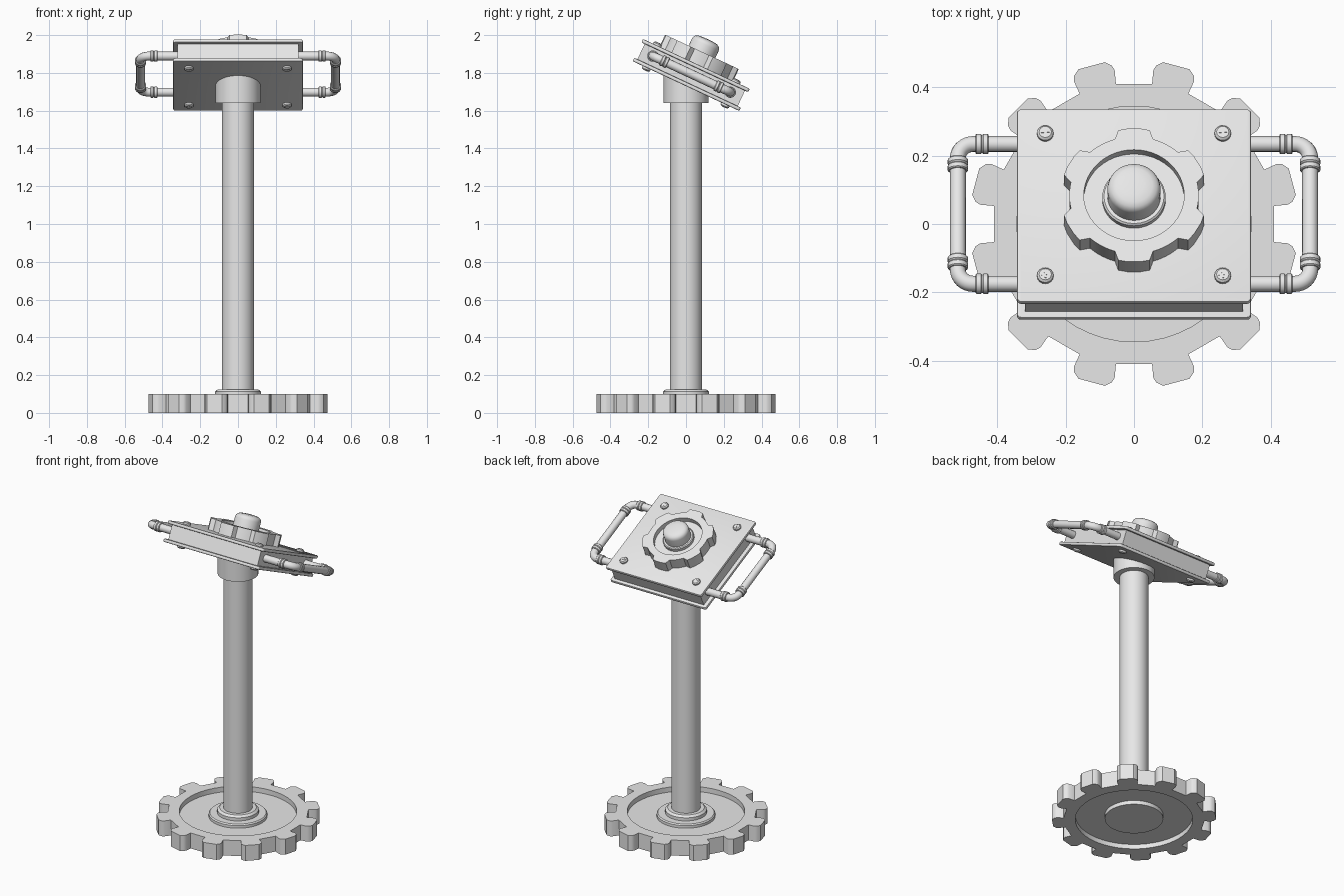
import bpy, bmesh, math
from mathutils import Matrix, Vector

if "Cube" in bpy.data.objects:
    bpy.data.objects.remove(bpy.data.objects["Cube"])

metal = bpy.data.materials.new("light_grey_metal")
metal.diffuse_color = (0.8, 0.8, 0.8, 1)
metal.use_nodes = True
metal.node_tree.nodes["Principled BSDF"].inputs["Base Color"].default_value = metal.diffuse_color

# tilted frame of the control head: origin at the centre of its underside
HEAD = Matrix.Translation((0, 0, 1.73)) @ Matrix.Rotation(math.radians(-25), 4, 'X')


def finish(obj, smooth=True):
    obj.data.materials.clear()
    obj.data.materials.append(metal)
    bpy.ops.object.select_all(action='DESELECT')
    obj.select_set(True)
    bpy.context.view_layer.objects.active = obj
    if smooth:
        bpy.ops.object.shade_smooth_by_angle(angle=math.radians(32))
    return obj


def make(name, bm, matrix=Matrix(), smooth=True):
    bmesh.ops.recalc_face_normals(bm, faces=bm.faces[:])
    bm.transform(matrix)
    mesh = bpy.data.meshes.new(name)
    bm.to_mesh(mesh)
    bm.free()
    obj = bpy.data.objects.new(name, mesh)
    bpy.context.collection.objects.link(obj)
    return finish(obj, smooth)


def lathe(name, profile, matrix=Matrix(), n=32):
    """Spin (radius, height) points around z; ends at radius 0 close the solid."""
    bm = bmesh.new()
    vs = [bm.verts.new((r, 0, z)) for r, z in profile]
    es = [bm.edges.new(p) for p in zip(vs, vs[1:])]
    bmesh.ops.spin(bm, geom=vs + es, cent=(0, 0, 0), axis=(0, 0, 1),
                   angle=math.tau, steps=n, use_merge=True)
    bmesh.ops.remove_doubles(bm, verts=bm.verts[:], dist=1e-5)
    return make(name, bm, matrix)


def block(name, size, centre, bevel, matrix=HEAD):
    bm = bmesh.new()
    bmesh.ops.create_cube(bm, size=1)
    bm.transform(Matrix.Translation(centre) @ Matrix.Diagonal((*size, 1)))
    if bevel:
        upright = [e for e in bm.edges if abs(e.verts[0].co.z - e.verts[1].co.z) > 1e-4]
        bmesh.ops.bevel(bm, geom=upright, offset=bevel * 2, segments=3,
                        profile=0.5, affect='EDGES')
        rims = [e for f in bm.faces if abs(f.normal.z) > 0.9 for e in f.edges]
        bmesh.ops.bevel(bm, geom=list(set(rims)), offset=bevel, segments=2,
                        profile=0.5, affect='EDGES')
    return make(name, bm, matrix)


def gear_ring(name, teeth, phase, tooth, gullet, hole, z0, z1, matrix=Matrix()):
    """Toothed ring; tooth = (distance out, sideways) points, gullet = arc steps."""
    bm = bmesh.new()
    step = math.tau / teeth
    pts = []
    for i in range(teeth):
        a = phase + i * step
        u, v = Vector((math.cos(a), math.sin(a), 0)), Vector((-math.sin(a), math.cos(a), 0))
        pts += [u * d + v * s for d, s in tooth]
        root = math.hypot(*tooth[-1])
        half = math.atan2(tooth[-1][1], tooth[-1][0])
        for k in range(1, gullet):
            b = a + half + (step - 2 * half) * k / gullet
            pts.append(Vector((math.cos(b), math.sin(b), 0)) * root)
    inner = [Vector((math.cos(math.tau * k / 48), math.sin(math.tau * k / 48), 0)) * hole
             for k in range(48)]
    edges = []
    for loop in (pts, inner):
        vs = [bm.verts.new(p + Vector((0, 0, z0))) for p in loop]
        edges += [bm.edges.new((vs[k - 1], vs[k])) for k in range(len(vs))]
    bmesh.ops.triangle_fill(bm, edges=edges, use_beauty=True, normal=(0, 0, 1))
    res = bmesh.ops.extrude_face_region(bm, geom=bm.faces[:])
    top = [g for g in res['geom'] if isinstance(g, bmesh.types.BMVert)]
    bmesh.ops.translate(bm, verts=top, vec=(0, 0, z1 - z0))
    return make(name, bm, matrix)


def mirrored(half):
    return half + [(d, -s) for d, s in reversed(half)]


# base gear with a sunken web and a raised hub on both faces
gear_ring("base_gear", 12, math.radians(15),
          mirrored([(0.41, -0.055), (0.45, -0.062), (0.465, -0.057), (0.48, -0.04)]),
          1, 0.345, 0, 0.1)
lathe("base_web", [(0, 0.03), (0.355, 0.03), (0.355, 0.068), (0, 0.068)], n=48)
lathe("base_hub", [(0, 0.005), (0.172, 0.005), (0.172, 0.085), (0.165, 0.092), (0, 0.092)], n=48)

# post with its foot collar and the sleeve carrying the head
lathe("foot_collar", [(0, 0.09), (0.122, 0.09), (0.122, 0.112), (0.108, 0.124), (0, 0.124)])
lathe("post", [(0, 0.1), (0.085, 0.1), (0.085, 1.75), (0, 1.75)])
lathe("head_sleeve", [(0, 1.64), (0.12, 1.64), (0.12, 1.785), (0, 1.785)])

# head: two cover plates around a slightly smaller core
block("bottom_plate", (0.686, 0.624, 0.02), (0, 0, 0.01), 0.006)
block("head_core", (0.638, 0.586, 0.1), (0, 0, 0.065), 0)
block("top_plate", (0.686, 0.624, 0.02), (0, 0, 0.12), 0.006)

# dial gear and push button
gear_ring("dial_gear", 6, math.radians(30),
          mirrored([(0.181, -0.056), (0.21, -0.046), (0.215, -0.02)]),
          6, 0.147, 0.128, 0.2, HEAD)
lathe("dial_floor", [(0, 0.125), (0.155, 0.125), (0.155, 0.17), (0, 0.17)], HEAD, 48)
lathe("button_collar", [(0, 0.15), (0.093, 0.15), (0.093, 0.187), (0.088, 0.192), (0, 0.192)], HEAD)
lathe("button", [(0, 0.16), (0.078, 0.16), (0.078, 0.243), (0.075, 0.255), (0.067, 0.264),
                 (0.054, 0.27), (0.03, 0.273), (0, 0.274)], HEAD)

# cross-headed screws on both plates
for side, base, flip in (("top", 0.13, 0), ("bottom", 0, math.pi)):
    for x in (-0.26, 0.26):
        for y in (-0.23, 0.23):
            m = HEAD @ Matrix.Translation((x, y, base)) @ Matrix.Rotation(flip, 4, 'X')
            lathe(side + "_screw", [(0, -0.005), (0.024, -0.005), (0.024, 0.009),
                                    (0.018, 0.015), (0, 0.016)], m, 16)
            for turn in (0, math.pi / 2):
                block(side + "_screw_cross", (0.024, 0.005, 0.003), (0, 0, 0.0155), 0,
                      m @ Matrix.Rotation(turn + 0.1, 4, 'Z'))

# pipe handles with banded couplings
BEND, OUT, SPAN, MID = 0.045, 0.516, 0.226, 0.07
COUPLING = [(0, -0.019), (0.027, -0.019), (0.03, -0.016), (0.03, -0.004), (0.026, 0),
            (0.03, 0.004), (0.03, 0.016), (0.027, 0.019), (0, 0.019)]
for s, side in ((-1, "left"), (1, "right")):
    path = [(0.3, -SPAN)]
    for cy, start in ((-SPAN + BEND, -90), (SPAN - BEND, 0)):
        for k in range(9):
            a = math.radians(start + 90 * k / 8)
            path.append((OUT - BEND + BEND * math.cos(a), cy + BEND * math.sin(a)))
    path.append((0.3, SPAN))
    curve = bpy.data.curves.new(side + "_handle", 'CURVE')
    curve.dimensions = '3D'
    curve.bevel_depth = 0.0235
    curve.bevel_resolution = 4
    curve.use_fill_caps = True
    spline = curve.splines.new('POLY')
    spline.points.add(len(path) - 1)
    for p, (x, y) in zip(spline.points, path):
        p.co = (*(HEAD @ Vector((s * x, y, MID))), 1)
    handle = bpy.data.objects.new(side + "_handle", curve)
    bpy.context.collection.objects.link(handle)
    bpy.ops.object.select_all(action='DESELECT')
    handle.select_set(True)
    bpy.context.view_layer.objects.active = handle
    bpy.ops.object.convert(target='MESH')
    finish(bpy.context.view_layer.objects.active)
    for t in (-1, 1):
        for x, y, axis in ((0.445, SPAN, 'Y'), (OUT, 0.158, 'X')):
            m = (HEAD @ Matrix.Translation((s * x, t * y, MID))
                 @ Matrix.Rotation(math.pi / 2, 4, axis))
            lathe(side + "_handle_coupling", COUPLING, m, 20)
